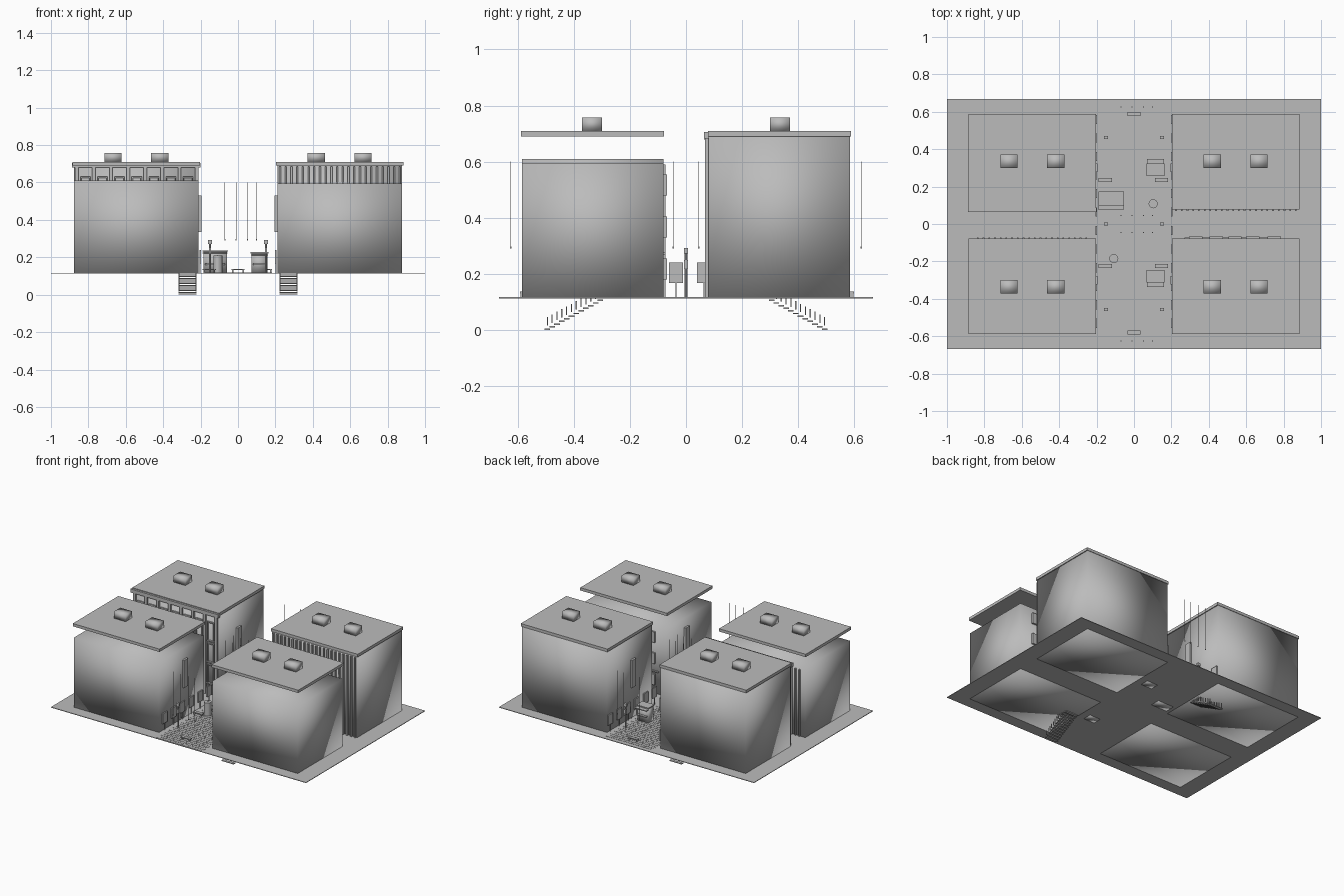
import bpy, bmesh, math
from mathutils import Matrix, Vector

if "Cube" in bpy.data.objects:
    bpy.data.objects.remove(bpy.data.objects["Cube"])

G = 0.117  # ground level

grey = bpy.data.materials.new("concrete_grey")
grey.diffuse_color = (0.5, 0.5, 0.5, 1)
grey.use_nodes = True
grey.node_tree.nodes["Principled BSDF"].inputs["Base Color"].default_value = grey.diffuse_color


def finish(name, bm, smooth=False):
    for f in bm.faces:
        f.smooth = smooth
    me = bpy.data.meshes.new(name)
    bm.to_mesh(me)
    bm.free()
    me.materials.append(grey)
    ob = bpy.data.objects.new(name, me)
    bpy.context.collection.objects.link(ob)
    return ob


def boxes(name, items, smooth=False):
    """One object from (x0, x1, y0, y1, z0, z1) boxes."""
    bm = bmesh.new()
    for x0, x1, y0, y1, z0, z1 in items:
        m = Matrix.Translation(((x0 + x1) / 2, (y0 + y1) / 2, (z0 + z1) / 2))
        bmesh.ops.create_cube(bm, size=1, matrix=m @ Matrix.Diagonal((x1 - x0, y1 - y0, z1 - z0, 1)))
    return finish(name, bm, smooth)


def centred(x, y, w, d, z0, z1):
    return (x - w / 2, x + w / 2, y - d / 2, y + d / 2, z0, z1)


def cylinder(name, x, y, r, z0, z1, n=16):
    bm = bmesh.new()
    bmesh.ops.create_cone(bm, cap_ends=True, segments=n, radius1=r, radius2=r, depth=z1 - z0,
                          matrix=Matrix.Translation((x, y, (z0 + z1) / 2)))
    return finish(name, bm)


# Ground plate and street paving
boxes("ground", [(-1, 1, -0.667, 0.667, G - 0.004, G)])
bricks = []
for r in range(56):
    y = -0.65 + r * 0.0232
    for c in range(7):
        x = -0.155 + c * 0.05 + (0.012 if r % 2 else 0)
        bricks.append(centred(x, y, 0.047, 0.02, G, G + 0.0015))
boxes("street_paving", bricks)

# Four blocks with roof slabs and roof units; front blocks stop below the roof
for sx, side in ((-1, "left"), (1, "right")):
    for sy, end in ((-1, "front"), (1, "back")):
        top = 0.69 if sy > 0 else (0.61 if sx < 0 else 0.595)
        tag = end + "_" + side
        xc, yc = sx * 0.544, sy * 0.333
        boxes("block_" + tag, [centred(xc, yc, 0.668, 0.504, G - 0.0045, top)], True)
        boxes("roof_slab_" + tag, [centred(xc, yc, 0.68, 0.51, 0.69, 0.71)])
        boxes("roof_unit_outer_" + tag, [centred(sx * 0.668, sy * 0.335, 0.092, 0.072, 0.71, 0.757)], True)
        boxes("roof_unit_inner_" + tag, [centred(sx * 0.418, sy * 0.335, 0.092, 0.072, 0.71, 0.757)], True)
        # Tall sign on the street side
        boxes("tall_sign_" + tag, [centred(sx * 0.203, sy * 0.3, 0.014, 0.045, 0.335, 0.53)])

# Street-side panels on short posts
for sx, side in ((-1, "left"), (1, "right")):
    parts = []
    for k in range(12):
        y = -0.53 + k * 0.099
        parts.append(centred(sx * 0.203, y, 0.008, 0.05, 0.168, 0.24))
        parts.append(centred(sx * 0.203, y, 0.004, 0.004, G, 0.168))
    boxes("street_panels_" + side, parts)

# Back right facade: vertical fins
boxes("facade_fins_back_right",
      [centred(0.225 + i * 0.0305, 0.0755, 0.009, 0.014, G, 0.685) for i in range(22)])

# Back left facade: cornice, pilasters and framed windows
boxes("cornice_back_left", [(-0.888, -0.2, 0.064, 0.085, 0.68, 0.705)])
boxes("pilasters_back_left",
      [centred(-0.862 + i * 0.0915, 0.0755, 0.018, 0.014, G, 0.68) for i in range(8)])
frames = []
for i in range(7):
    x = -0.816 + i * 0.0915
    for z in (0.2, 0.35, 0.5):
        frames += [centred(x - 0.024, 0.077, 0.006, 0.01, z, z + 0.13),
                   centred(x + 0.024, 0.077, 0.006, 0.01, z, z + 0.13),
                   centred(x, 0.077, 0.054, 0.01, z + 0.124, z + 0.132),
                   centred(x, 0.075, 0.06, 0.014, z - 0.008, z)]
boxes("window_frames_back_left", frames)

# Front left facade: slim ribs; front right facade: raised panels
boxes("facade_ribs_front_left",
      [centred(-0.835 + i * 0.0305, -0.0775, 0.009, 0.009, G, 0.59) for i in range(20)])
panels = []
for x in (0.33, 0.44, 0.54, 0.635, 0.75):
    for z in (0.18, 0.33, 0.48):
        panels.append(centred(x, -0.075, 0.07, 0.014, z, z + 0.075))
boxes("facade_panels_front_right", panels + [(0.27, 0.78, -0.081, -0.073, 0.27, 0.278)])

# Kiosks: body, flat roof and awning
for tag, x, y, w, d, h, aw in (("left", -0.122, 0.137, 0.125, 0.07, 0.23, -1),
                               ("back", 0.115, 0.29, 0.085, 0.062, 0.22, 1),
                               ("front", 0.115, -0.28, 0.085, 0.062, 0.22, -1)):
    boxes("kiosk_" + tag, [centred(x, y, w, d, G - 0.0045, h)], True)
    boxes("kiosk_roof_" + tag, [centred(x, y, w + 0.01, d + 0.006, h, h + 0.007)])
    boxes("kiosk_awning_" + tag, [centred(x, y + aw * (d / 2 + 0.013), w + 0.008, 0.026, h - 0.01, h - 0.004),
                                  centred(x, y + aw * (d / 2 + 0.008), w * 0.85, 0.016, 0.16, 0.166)])

# Benches
for i, (x, y) in enumerate([(-0.153, 0.235), (0.147, 0.235), (-0.153, -0.225),
                            (0.147, -0.225), (0, 0.588), (0, -0.58)]):
    boxes("bench_%d" % i, [centred(x, y, 0.072, 0.022, G + 0.014, G + 0.02),
                           centred(x - 0.028, y, 0.006, 0.018, G, G + 0.014),
                           centred(x + 0.028, y, 0.006, 0.018, G, G + 0.014)])

# Street lamps
for i, (x, y) in enumerate([(sx * 0.15, y) for sx in (-1, 1) for y in (-0.457, 0, 0.462)]):
    cylinder("lamp_post_%d" % i, x, y, 0.0045, G, 0.272, 8)
    boxes("lamp_head_%d" % i, [centred(x, y, 0.022, 0.016, 0.272, 0.293),
                               centred(x, y, 0.012, 0.016, 0.22, 0.25)])

# Round columns
for i, (x, y) in enumerate([(0.102, 0.108), (-0.108, -0.185)]):
    cylinder("round_column_%d" % i, x, y, 0.024, G, 0.21)
    boxes("column_handle_%d" % i, [centred(x, y + 0.01, 0.002, 0.02, 0.21, 0.213)])

# Hanging cords with small bulbs
cords = []
for y in (-0.625, -0.045, 0.045, 0.625):
    for x in (-0.07, -0.01, 0.05, 0.1):
        cords += [centred(x, y, 0.002, 0.002, 0.295, 0.6),
                  centred(x, y, 0.005, 0.005, 0.29, 0.297)]
boxes("hanging_lights", cords)

# Stairs going down below the ground, with railing posts
for s, tag in ((1, "right"), (-1, "left")):
    treads, posts = [], []
    for i in range(12):
        y, z = -s * (0.305 + i * 0.0172), 0.108 - i * 0.0094
        treads.append(centred(s * 0.27, y, 0.096, 0.02, z - 0.0045, z + 0.0005))
        if i > 0:
            for e in (-1, 1):
                posts.append(centred(s * 0.27 + e * 0.045, y, 0.004, 0.004, z + 0.012, min(z + 0.042, G - 0.004)))
    boxes("stair_treads_" + tag, treads)
    boxes("stair_posts_" + tag, posts)
